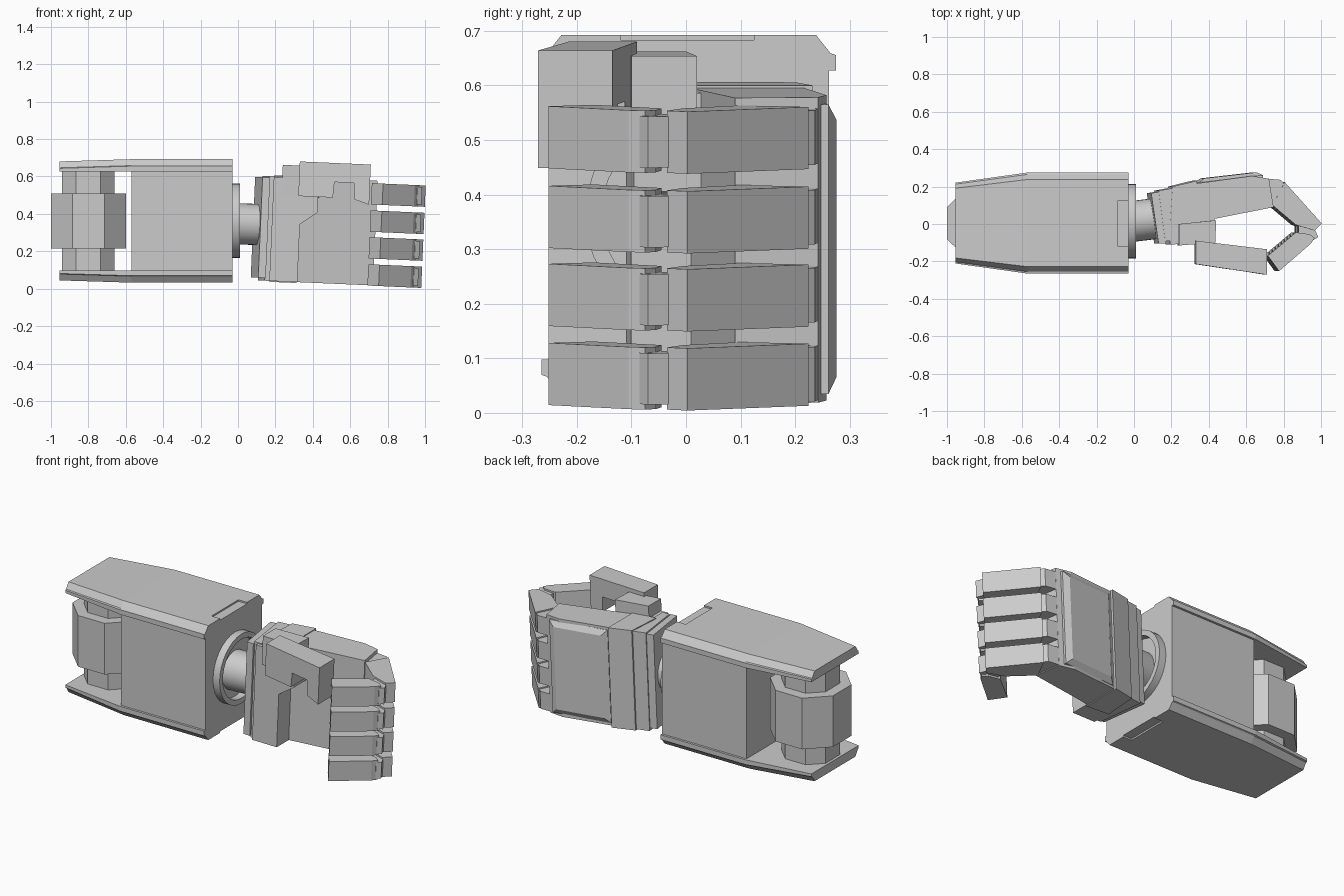
import bpy, bmesh, math
from mathutils import Vector, Matrix

cube = bpy.data.objects.get("Cube")
if cube:
    bpy.data.objects.remove(cube, do_unlink=True)

grey = bpy.data.materials.new("light_grey")
grey.use_nodes = True
grey.diffuse_color = (0.6, 0.6, 0.6, 1)
grey.node_tree.nodes["Principled BSDF"].inputs["Base Color"].default_value = (0.6, 0.6, 0.6, 1)

# The whole hand leans slightly down around the wrist
PIVOT = Vector((0.1, 0, 0.33))
LEAN = Matrix.Translation(PIVOT) @ Matrix.Rotation(math.radians(2.5), 4, 'Y') @ Matrix.Translation(-PIVOT)


def loft(name, rings, hand=False, smooth=False, closed=False):
    """Skin rings of equal point count; cap the ends unless closed."""
    bm = bmesh.new()
    rows = [[bm.verts.new(p) for p in ring] for ring in rings]
    n = len(rows[0])
    pairs = list(zip(rows, rows[1:]))
    if closed:
        pairs.append((rows[-1], rows[0]))
    else:
        bm.faces.new(rows[0])
        bm.faces.new(rows[-1])
    for a, b in pairs:
        for i in range(n):
            j = (i + 1) % n
            bm.faces.new((a[i], a[j], b[j], b[i]))
    bmesh.ops.recalc_face_normals(bm, faces=bm.faces)
    if hand:
        bm.transform(LEAN)
    mesh = bpy.data.meshes.new(name)
    bm.to_mesh(mesh)
    bm.free()
    mesh.materials.append(grey)
    obj = bpy.data.objects.new(name, mesh)
    bpy.context.collection.objects.link(obj)
    if smooth:
        bpy.ops.object.select_all(action='DESELECT')
        obj.select_set(True)
        bpy.context.view_layer.objects.active = obj
        bpy.ops.object.shade_smooth_by_angle()
    return obj


def slab(name, outline, z0, z1, hand=True):
    """Top-down outline extruded upwards."""
    return loft(name, [[(x, y, z) for x, y in outline] for z in (z0, z1)], hand)


def rect(x0, x1, y0, y1):
    return [(x0, y0), (x1, y0), (x1, y1), (x0, y1)]


def octagon(cx, cy, r, flat):
    pts = [(r, -flat), (r, flat), (flat, r), (-flat, r), (-r, flat), (-r, -flat), (-flat, -r), (flat, -r)]
    return [(cx + x, cy + y) for x, y in pts]


def circle(centre, r, n=32):
    x, y, z = centre
    return [(x, y + r * math.cos(math.tau * i / n), z + r * math.sin(math.tau * i / n)) for i in range(n)]


# Forearm housing between two plates
CY, MID = 0.005, 0.3625
slab("forearm_housing", rect(-0.57, -0.03, CY - 0.257, CY + 0.257), 0.09, 0.635, False)


# Cover plates with stepped, chamfered rims that narrow towards the elbow
def cover_plate(name, side):
    rim = [(0.27, 0.265), (0.27, 0.293), (0.26, 0.296), (0.233, 0.33)]
    section = rim + [(-y, z) for y, z in reversed(rim)]
    rings = []
    for x, width, drop in ((-0.03, 1, 0), (-0.57, 1, 0), (-0.955, 0.8, 0.012)):
        rings.append([(x, CY + y * width, MID + side * (z - (drop if z > 0.27 else 0)))
                      for y, z in section])
    plate = loft(name, rings)
    level = MID + side * 0.33
    cutter = slab("notch_cutter", rect(-0.085, 0.0, -0.12, 0.125), level - 0.009, level + 0.009, False)
    cutter.hide_render = True
    mod = plate.modifiers.new("notch", 'BOOLEAN')
    mod.operation = 'DIFFERENCE'
    mod.solver = 'EXACT'
    mod.object = cutter
    bpy.ops.object.select_all(action='DESELECT')
    plate.select_set(True)
    bpy.context.view_layer.objects.active = plate
    bpy.ops.object.modifier_apply(modifier=mod.name)
    bpy.data.objects.remove(cutter, do_unlink=True)


cover_plate("upper_cover_plate", 1)
cover_plate("lower_cover_plate", -1)

# Elbow joint
slab("elbow_drum", octagon(-0.8, CY, 0.2, 0.085), 0.215, 0.51, False)
slab("elbow_shaft", octagon(-0.8, CY, 0.14, 0.065), 0.09, 0.635, False)

# Wrist collar and shaft
collar = [circle((x, 0.015, 0.363), r) for x, r in ((-0.035, 0.2), (0.012, 0.2), (0.012, 0.17), (-0.035, 0.17))]
loft("wrist_collar", collar, smooth=True, closed=True)
loft("wrist_shaft", [circle((-0.04, 0.01, 0.348), 0.11), circle((0.15, 0.033, 0.342), 0.11)], smooth=True)

# Cuff, band and palm
slab("cuff", [(0.12, -0.105), (0.16, -0.105), (0.125, 0.172), (0.08, 0.165)], 0.06, 0.597)
slab("wrist_band", [(0.155, -0.09), (0.2, -0.09), (0.2, 0.193), (0.12, 0.178)], 0.045, 0.605)
slab("hand_back_band", [(0.18, 0.0), (0.325, 0.0), (0.325, 0.232), (0.195, 0.2)], 0.04, 0.61)
slab("palm", [(0.19, -0.02), (0.43, 0.03), (0.735, 0.09), (0.71, 0.242), (0.62, 0.257), (0.33, 0.218), (0.19, 0.19)],
     0.045, 0.605)


# Raised chamfered panel on the back of the hand
def panel_ring(x0, x1, z0, z1, lift):
    def y(x):
        return 0.222 + 0.115 * (x - 0.34) + lift
    return [(x0, y(x0), z0), (x1, y(x1), z0), (x1, y(x1), z1), (x0, y(x0), z1)]


loft("hand_back_panel", [panel_ring(0.335, 0.68, 0.06, 0.59, -0.02), panel_ring(0.335, 0.68, 0.06, 0.59, 0.0),
                         panel_ring(0.365, 0.645, 0.09, 0.56, 0.019)], hand=True)

# Heel of the palm, with a wider upper part carrying the thumb
heel = [(0.18, 0.045), (0.33, 0.045), (0.33, 0.355), (0.42, 0.42), (0.42, 0.6), (0.18, 0.6)]
loft("palm_heel", [[(x, -0.11 + 0.06 * (x - 0.18), z) for x, z in heel],
                   [(x, 0.1, z) for x, z in heel]], hand=True)

# Thumb: base block and a bridge-shaped tip piece
slab("thumb_base", [(0.225, -0.115), (0.42, -0.1), (0.425, 0.02), (0.225, 0.0)], 0.5, 0.668)
bridge = [(0.315, 0.505), (0.5, 0.505), (0.505, 0.588), (0.61, 0.588), (0.615, 0.5),
          (0.695, 0.475), (0.695, 0.69), (0.315, 0.69)]
loft("thumb", [[(x, -0.215 - 0.15 * (x - 0.32), z) for x, z in bridge],
               [(x, -0.09 - 0.12 * (x - 0.32), z) for x, z in bridge]], hand=True)

# Four curled fingers
FINGER = {
    "knuckle": (0.05, [(0.69, 0.1), (0.76, 0.1), (0.805, 0.2), (0.775, 0.236), (0.7, 0.242)]),
    "inner_segment": (0.057, [(0.73, 0.1), (0.855, -0.005), (0.955, -0.035), (0.993, 0.003), (0.795, 0.224)]),
    "joint": (0.047, [(0.87, -0.075), (0.95, -0.085), (0.975, -0.07), (0.95, -0.015), (0.87, 0.01)]),
    "tip_segment": (0.057, [(0.855, -0.045), (0.705, -0.17), (0.765, -0.252), (0.935, -0.105), (0.955, -0.075),
                            (0.93, -0.055)]),
}
for finger, z in (("little", 0.1), ("ring", 0.245), ("middle", 0.388), ("index", 0.534)):
    for part, (half, outline) in FINGER.items():
        slab(f"{finger}_finger_{part}", outline, z - half, z + half)
